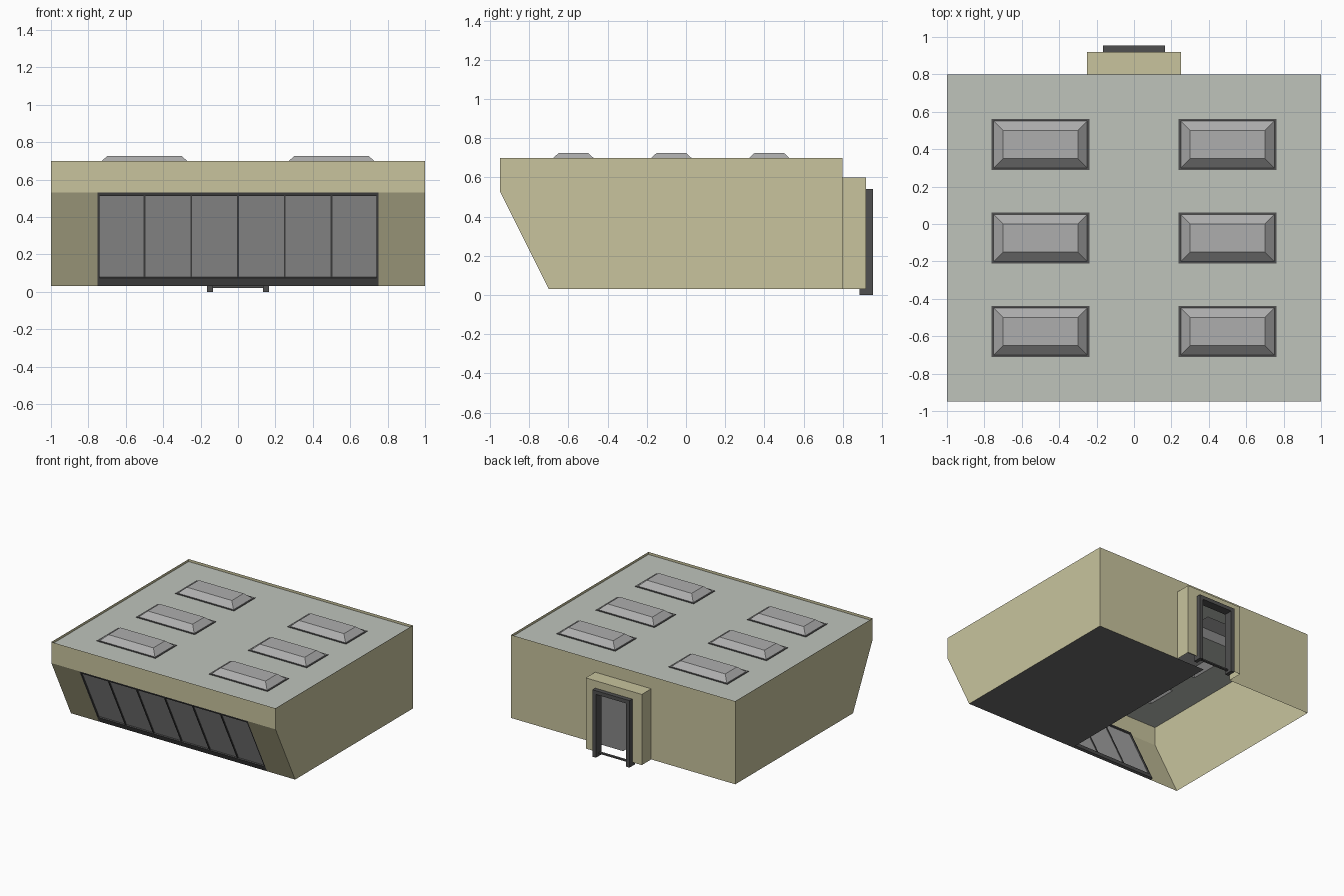
import bpy, bmesh
from mathutils import Vector

if "Cube" in bpy.data.objects:
    bpy.data.objects.remove(bpy.data.objects["Cube"])

def mat(name, c):
    m = bpy.data.materials.new(name)
    m.diffuse_color = (*c, 1)
    m.use_nodes = True
    m.node_tree.nodes["Principled BSDF"].inputs["Base Color"].default_value = m.diffuse_color
    return m

BEIGE = mat("beige_wall", (0.58, 0.55, 0.34))
ROOF = mat("pale_roof", (0.52, 0.55, 0.50))
DARK = mat("dark_frame", (0.08, 0.08, 0.08))
GLASS = mat("grey_glass", (0.42, 0.42, 0.42))
FLOOR = mat("floor_grey", (0.15, 0.15, 0.15))

def mesh(name, polys, material):
    """Object from a list of polygons given as point lists."""
    bm = bmesh.new()
    for p in polys:
        bm.faces.new([bm.verts.new(v) for v in p])
    bmesh.ops.remove_doubles(bm, verts=bm.verts, dist=1e-5)
    bmesh.ops.recalc_face_normals(bm, faces=bm.faces)
    me = bpy.data.meshes.new(name)
    bm.to_mesh(me)
    bm.free()
    ob = bpy.data.objects.new(name, me)
    bpy.context.collection.objects.link(ob)
    me.materials.append(material)
    return ob

def box(name, lo, hi, material, place=lambda x, y, z: (x, y, z)):
    """Box between two corners, optionally mapped by a placement function."""
    c = [place(x, y, z) for x in (lo[0], hi[0]) for y in (lo[1], hi[1]) for z in (lo[2], hi[2])]
    idx = ((0, 1, 3, 2), (4, 6, 7, 5), (0, 4, 5, 1), (2, 3, 7, 6), (0, 2, 6, 4), (1, 5, 7, 3))
    return mesh(name, [[c[i] for i in f] for f in idx], material)

def wall(y, x0, x1, z0, z1):
    return [(x0, y, z0), (x1, y, z0), (x1, y, z1), (x0, y, z1)]

Z0, Z1, ZB, ZR = 0.03, 0.70, 0.53, 0.68
YF, YS, YB, YP = -0.95, -0.70, 0.80, 0.92

# points on the sloping front: u runs bottom to top, d is depth inward
def slope(x, d, u):
    p = Vector((x, YS, Z0)).lerp(Vector((x, YF, ZB)), u) + Vector((0, 0.894, 0.447)) * d
    return tuple(p)

# outer walls
profile = [(YS, Z0), (YB, Z0), (YB, Z1), (YF, Z1), (YF, ZB)]
shell = [[(s, y, z) for y, z in profile] for s in (-1, 1)]
shell += [wall(YF, -1, 1, ZB, Z1), wall(YB, -0.25, 0.25, 0.6, Z1)]
for a, b in ((-1, -0.75), (0.75, 1)):
    shell.append([slope(a, 0, 0), slope(b, 0, 0), slope(b, 0, 1), slope(a, 0, 1)])
for a, b in ((-1, -0.25), (0.25, 1)):
    shell.append(wall(YB, a, b, Z0, Z1))
mesh("outer_walls", shell, BEIGE)

# roof with skylight openings
xs = (-1, -0.75, -0.25, 0.25, 0.75, 1)
ys = (YF, -0.70, -0.45, -0.20, 0.05, 0.30, 0.55, YB)
roof = []
for i in range(len(xs) - 1):
    for j in range(len(ys) - 1):
        if not (i % 2 and j % 2):
            a, b, c, d = xs[i], xs[i + 1], ys[j], ys[j + 1]
            roof.append([(a, c, ZR), (b, c, ZR), (b, d, ZR), (a, d, ZR)])
mesh("roof", roof, ROOF)

# half floor
mesh("floor", [[(0, YS, Z0), (1, YS, Z0), (1, YB, Z0), (0, YB, Z0)]], FLOOR)

def ring(x, y, grow, z):
    w, h = 0.25 + grow, 0.125 + grow
    return [(x - w, y - h, z), (x + w, y - h, z), (x + w, y + h, z), (x - w, y + h, z)]

def bands(a, b):
    return [[a[i], a[(i + 1) % 4], b[(i + 1) % 4], b[i]] for i in range(4)]

# bevelled skylights with slim dark surrounds
for x in (-0.5, 0.5):
    for y in (-0.575, -0.075, 0.425):
        low, top = ring(x, y, 0, ZR), ring(x, y, -0.05, 0.725)
        mesh("skylight", bands(low, top) + [top], GLASS)
        out = ring(x, y, 0.012, ZR)
        lip, inner = ring(x, y, 0.012, ZR + 0.004), ring(x, y, 0, ZR + 0.004)
        mesh("skylight_surround", bands(out, lip) + bands(lip, inner), DARK)

# front window: six panes, frame bars and slim mullions
for i in range(6):
    a, b = -0.75 + 0.25 * i, -0.5 + 0.25 * i
    mesh("window_pane", [[slope(a, 0.01, 0.05), slope(b, 0.01, 0.05),
                          slope(b, 0.01, 0.98), slope(a, 0.01, 0.98)]], GLASS)
    if i:
        box("window_mullion", (a - 0.005, 0.003, 0.05), (a + 0.005, 0.015, 0.98), DARK, slope)
box("window_bottom_bar", (-0.75, 0, 0), (0.75, 0.02, 0.09), DARK, slope)
box("window_top_bar", (-0.75, 0, 0.965), (0.75, 0.02, 1), DARK, slope)
for a in (-0.75, 0.74):
    box("window_side_bar", (a, 0, 0), (a + 0.01, 0.02, 1), DARK, slope)

# rear entrance porch
porch = [[(s, YB, Z0), (s, YP, Z0), (s, YP, 0.6), (s, YB, 0.6)] for s in (-0.25, 0.25)]
porch.append([(-0.25, YB, 0.6), (0.25, YB, 0.6), (0.25, YP, 0.6), (-0.25, YP, 0.6)])
porch += [wall(YP, -0.25, -0.15, Z0, 0.6), wall(YP, 0.15, 0.25, Z0, 0.6),
          wall(YP, -0.15, 0.15, 0.525, 0.6)]
mesh("porch", porch, BEIGE)

# door frame
for a in (-0.165, 0.135):
    box("door_post", (a, 0.885, 0), (a + 0.03, 0.955, 0.54), DARK)
box("door_lintel", (-0.135, 0.885, 0.51), (0.135, 0.955, 0.54), DARK)
box("door_sill", (-0.135, 0.90, 0.02), (0.135, 0.92, 0.03), DARK)
